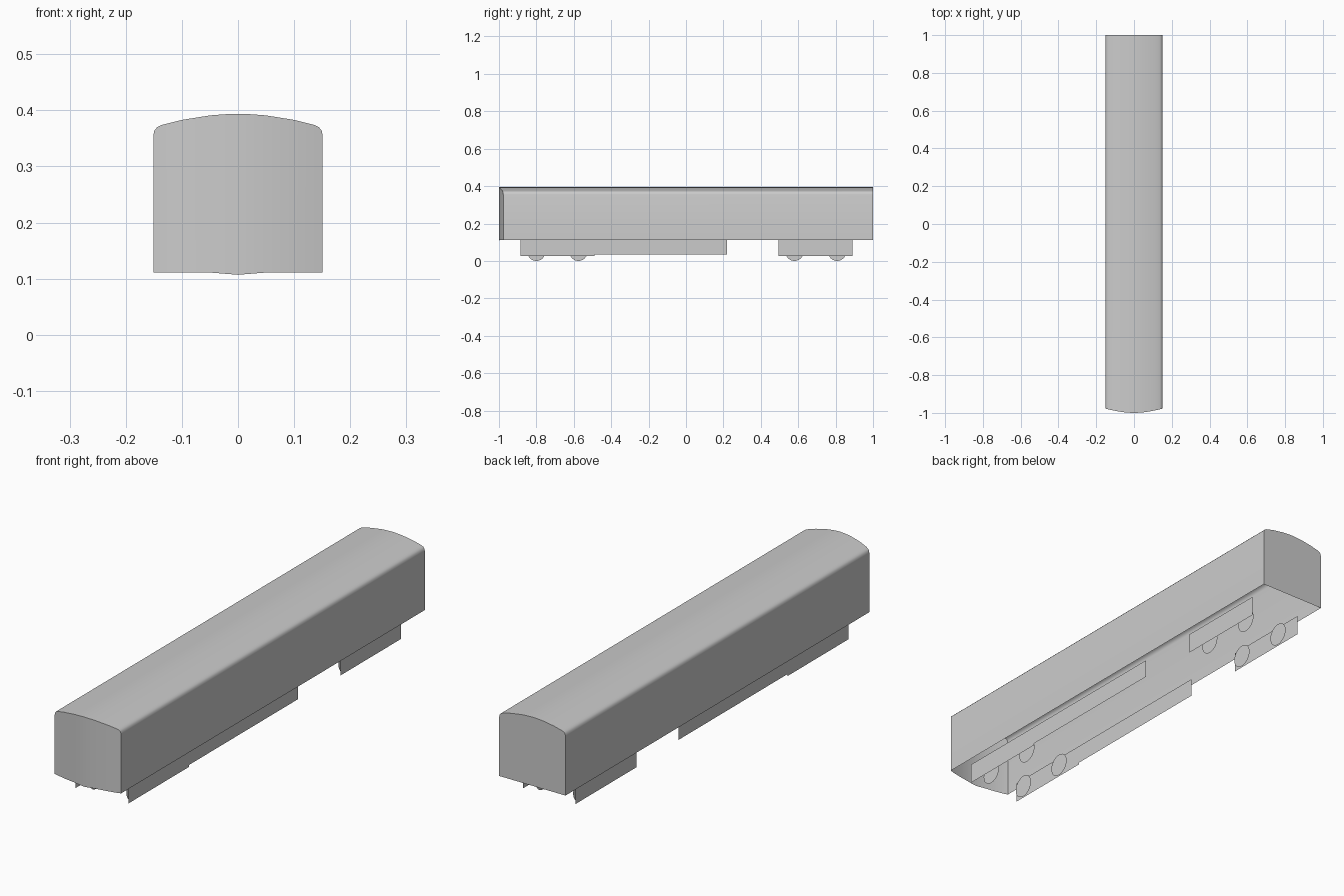
import bpy, bmesh, math

if "Cube" in bpy.data.objects:
    bpy.data.objects.remove(bpy.data.objects["Cube"])


def make_object(name, bm, smooth=False):
    mesh = bpy.data.meshes.new(name)
    bm.to_mesh(mesh)
    bm.free()
    obj = bpy.data.objects.new(name, mesh)
    bpy.context.collection.objects.link(obj)
    if smooth:
        bpy.ops.object.select_all(action='DESELECT')
        bpy.context.view_layer.objects.active = obj
        obj.select_set(True)
        bpy.ops.object.shade_smooth_by_angle(angle=math.radians(30))
    return obj


# Half roof profile (x, z), from the wall top to the ridge
HALF_ROOF = [(0.151, 0.355), (0.149, 0.364), (0.144, 0.370), (0.136, 0.374),
             (0.12, 0.378), (0.10, 0.383), (0.075, 0.387), (0.05, 0.391),
             (0.025, 0.393), (0.0, 0.394)]
ROOF = [(-x, z) for x, z in HALF_ROOF] + HALF_ROOF[-2::-1]
FLOOR = 0.111


def nose_y(x):
    # Gently bowed front end
    return -1.0 + 0.023 * (abs(x) / 0.151) ** 1.8


# Body shell: roof, side walls and both ends, open underneath
bm = bmesh.new()
ends = {}
for end in ("front", "back"):
    top, low = [], []
    for x, z in ROOF:
        y = nose_y(x) if end == "front" else 1.0
        dip = 0.004 * max(0, 1 - abs(x) / 0.05) if end == "front" else 0
        top.append(bm.verts.new((x, y, z)))
        low.append(bm.verts.new((x, y, FLOOR - dip)))
    ends[end] = (top, low)
    for i in range(len(ROOF) - 1):
        bm.faces.new((low[i], low[i + 1], top[i + 1], top[i]))
(ft, fl), (bt, bl) = ends["front"], ends["back"]
for i in range(len(ROOF) - 1):
    bm.faces.new((ft[i], ft[i + 1], bt[i + 1], bt[i]))
for i in (0, -1):
    bm.faces.new((fl[i], ft[i], bt[i], bl[i]))
bmesh.ops.recalc_face_normals(bm, faces=bm.faces)
make_object("carriage_body", bm, smooth=True)


# Flat side panels hanging below the body
def panel(name, x, y0, y1, z0):
    bm = bmesh.new()
    pts = [(y0, z0), (y1, z0), (y1, FLOOR), (y0, FLOOR)]
    if x < 0:
        pts.reverse()
    bm.faces.new([bm.verts.new((x, y, z)) for y, z in pts])
    make_object(name, bm)


# Flat wheel discs just inside the panels
def wheel(name, x, y, r=0.048):
    bm = bmesh.new()
    pts = [(y + r * math.cos(a), r + r * math.sin(a))
           for a in (2 * math.pi * k / 24 for k in range(24))]
    if x < 0:
        pts.reverse()
    bm.faces.new([bm.verts.new((x, py, pz)) for py, pz in pts])
    make_object(name, bm)


for side, s in (("left", -1), ("right", 1)):
    panel(f"front_bogie_{side}", s * 0.12, -0.885, -0.49, 0.026)
    panel(f"equipment_skirt_{side}", s * 0.12, -0.49, 0.22, 0.034)
    panel(f"rear_bogie_{side}", s * 0.12, 0.495, 0.89, 0.026)
    for n, y in enumerate((-0.80, -0.575, 0.58, 0.808), 1):
        wheel(f"wheel_{n}_{side}", s * 0.085, y)
